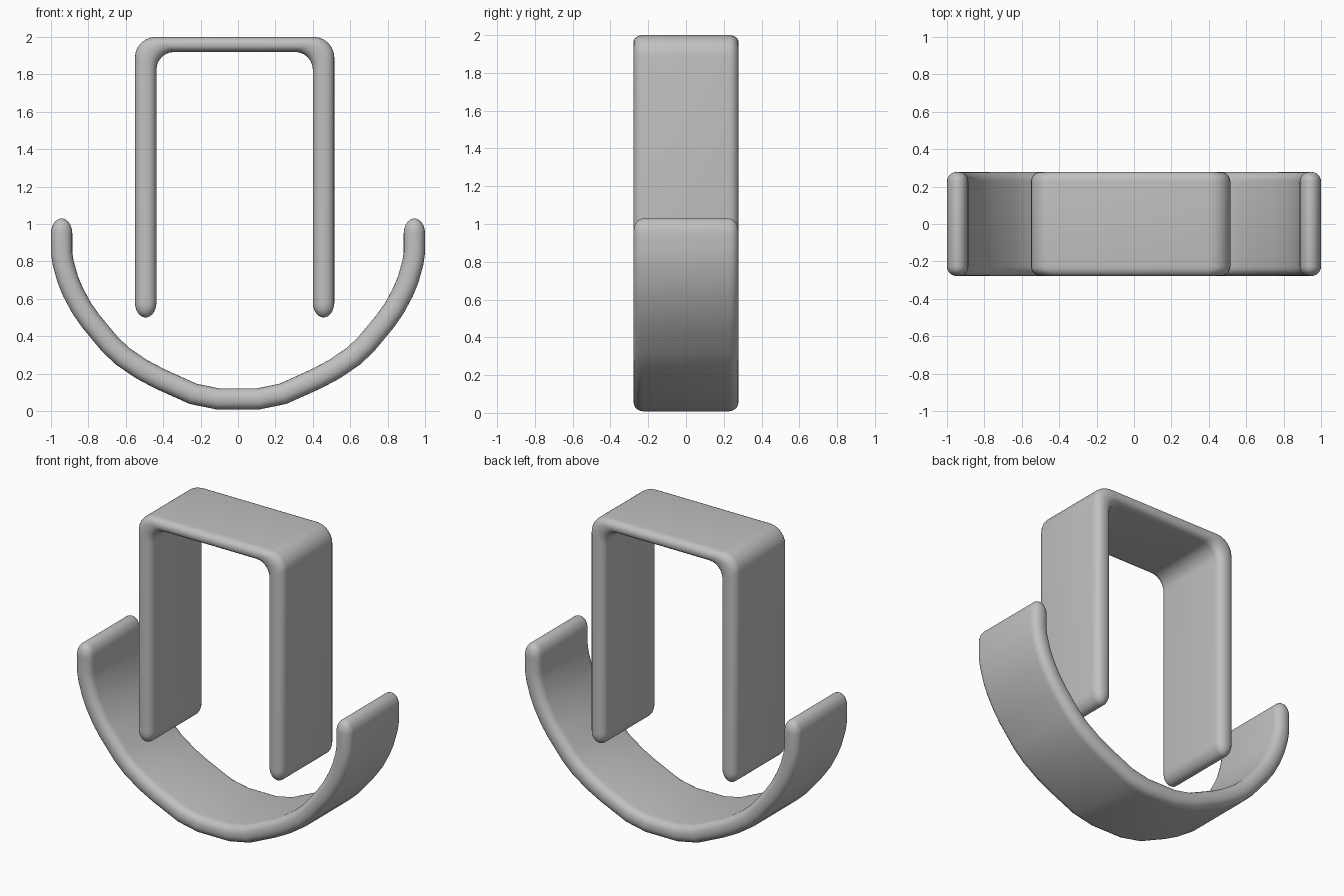
import bpy, bmesh, math
from mathutils import Vector

cube = bpy.data.objects.get("Cube")
if cube:
    bpy.data.objects.remove(cube, do_unlink=True)

HALF_DEPTH, EDGE, CAP = 0.278, 0.05, 0.08
STEPS = 5

grey = bpy.data.materials.new("light grey")
grey.use_nodes = True
colour = (0.53, 0.53, 0.53, 1)
grey.diffuse_color = colour
grey.node_tree.nodes["Principled BSDF"].inputs["Base Color"].default_value = colour


def end_cap(outer, inner, direction):
    """Stations that round off a strip end, from its base to its tip."""
    mid = (outer + inner) / 2
    stations = []
    for k in range(1, STEPS + 1):
        a = math.radians(84) * k / STEPS
        push = direction * CAP * math.sin(a)
        stations.append((mid + (outer - mid) * math.cos(a) + push,
                         mid + (inner - mid) * math.cos(a) + push, mid))
    return stations


def strip(name, pairs, start_dir, end_dir):
    """Rounded strip through pairs of outer and inner profile points."""
    stations = end_cap(*pairs[0], start_dir)[::-1]
    stations += [(o, i, (o + i) / 2) for o, i in pairs]
    stations += end_cap(*pairs[-1], end_dir)
    # Layers across the depth shrink toward the middle at the rounded edges
    half = []
    for k in range(STEPS + 1):
        a = math.pi / 2 * k / STEPS
        half.append((HALF_DEPTH - EDGE * (1 - math.sin(a)),
                     1 - 0.88 * (1 - math.cos(a))))
    layers = [(-y, s) for y, s in reversed(half)] + half
    bm = bmesh.new()
    rings = []
    for y, s in layers:
        loop = [m + (o - m) * s for o, i, m in stations]
        loop += [m + (i - m) * s for o, i, m in reversed(stations)]
        rings.append([bm.verts.new((p.x, y, p.y)) for p in loop])
    count = len(rings[0])
    for a, b in zip(rings, rings[1:]):
        for k in range(count):
            n = (k + 1) % count
            bm.faces.new((a[k], a[n], b[n], b[k]))
    for ring in (rings[0], rings[-1]):
        for k in range(count // 2 - 1):
            bm.faces.new((ring[k], ring[k + 1], ring[-k - 2], ring[-k - 1]))
    bmesh.ops.recalc_face_normals(bm, faces=bm.faces)
    mesh = bpy.data.meshes.new(name)
    bm.to_mesh(mesh)
    bm.free()
    mesh.materials.append(grey)
    obj = bpy.data.objects.new(name, mesh)
    bpy.context.collection.objects.link(obj)
    bpy.ops.object.select_all(action="DESELECT")
    obj.select_set(True)
    bpy.context.view_layer.objects.active = obj
    bpy.ops.object.shade_smooth_by_angle(angle=math.radians(50))


def arc(cx, cz, r):
    return [Vector((cx + r * math.cos(a), cz + r * math.sin(a)))
            for a in (math.pi / 2 * k / 6 for k in range(7))]


# Upright bracket: two legs joined by a top bar
MIDDLE = -0.018
right_half = [(Vector((0.533, 0.58)), Vector((0.418, 0.58)))]
right_half += list(zip(arc(0.423, 1.89, 0.11), arc(0.323, 1.825, 0.095)))
flip = lambda p: Vector((-p.x, p.y))
bracket = right_half + [(flip(o), flip(i)) for o, i in reversed(right_half)]
shift = Vector((MIDDLE, 0))
down, up = Vector((0, -1)), Vector((0, 1))
strip("upright_bracket", [(o + shift, i + shift) for o, i in bracket], down, down)

# Curved cradle: a faceted half ring with a flat bottom
side = [Vector(p) for p in ((0.943, 0.95), (0.943, 0.82), (0.9, 0.67), (0.82, 0.52),
                            (0.65, 0.315), (0.48, 0.2), (0.18, 0.065))]
path = side + [flip(p) for p in reversed(side)]
# Soften the corners of the path
soft = [path[0]]
for a, b in zip(path, path[1:]):
    soft += [a.lerp(b, 0.2), a.lerp(b, 0.8)]
soft.append(path[-1])
cradle = []
for k, p in enumerate(soft):
    t = (soft[min(k + 1, len(soft) - 1)] - soft[max(k - 1, 0)]).normalized()
    normal = Vector((-t.y, t.x)) * 0.057
    cradle.append((p + normal, p - normal))
strip("curved_cradle", cradle, up, up)
